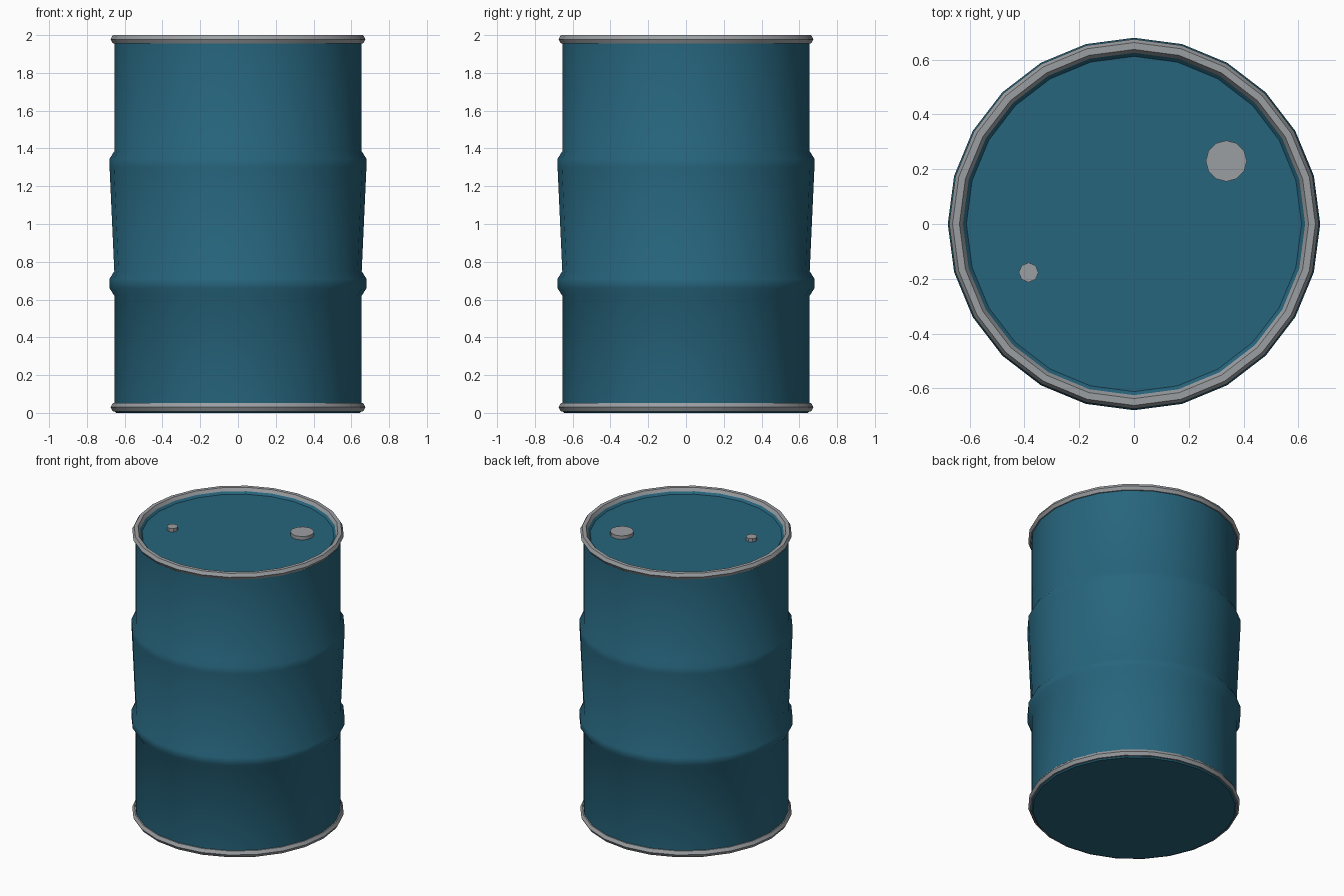
import bpy
import math

SIDES = 24

cube = bpy.data.objects.get("Cube")
if cube:
    bpy.data.objects.remove(cube, do_unlink=True)


def make_material(name, rgb):
    mat = bpy.data.materials.new(name)
    mat.use_nodes = True
    color = (*rgb, 1.0)
    mat.diffuse_color = color
    bsdf = next(n for n in mat.node_tree.nodes if n.type == 'BSDF_PRINCIPLED')
    bsdf.inputs["Base Color"].default_value = color
    return mat


def lathe(name, profile, mat, sides=SIDES, center=(0, 0, 0), closed=False):
    """Revolve (radius, height) points around z; open profiles get end caps."""
    verts = []
    for radius, z in profile:
        for i in range(sides):
            a = 2 * math.pi * i / sides
            verts.append((radius * math.cos(a), radius * math.sin(a), z))
    faces = []
    count = len(profile)
    for r in range(count if closed else count - 1):
        low, high = r * sides, ((r + 1) % count) * sides
        for i in range(sides):
            j = (i + 1) % sides
            faces.append((low + i, low + j, high + j, high + i))
    if not closed:
        faces.append(tuple(reversed(range(sides))))
        faces.append(tuple(range((count - 1) * sides, count * sides)))
    mesh = bpy.data.meshes.new(name)
    mesh.from_pydata(verts, [], faces)
    mesh.materials.append(mat)
    obj = bpy.data.objects.new(name, mesh)
    obj.location = center
    bpy.context.collection.objects.link(obj)
    bpy.ops.object.select_all(action='DESELECT')
    obj.select_set(True)
    bpy.context.view_layer.objects.active = obj
    bpy.ops.object.shade_smooth_by_angle(angle=math.radians(44))
    return obj


teal = make_material("teal paint", (0.020, 0.130, 0.205))
steel = make_material("grey steel", (0.33, 0.345, 0.36))

# Barrel wall with two rolling hoops and a recessed lid
wall, hoop = 0.655, 0.68
lathe("barrel_body", [
    (0.645, 0.0), (wall, 0.01),
    (wall, 0.62), (hoop, 0.66), (hoop, 0.71), (wall, 0.75),
    (hoop, 1.30), (hoop, 1.345), (wall, 1.385),
    (wall, 1.978), (0.625, 1.978), (0.612, 1.963),
], teal)

# Hexagonal-section rims at both ends
rim_radius, rim_thickness = 0.65, 0.025
section = [(rim_radius + rim_thickness * math.cos(math.radians(a)),
            rim_thickness * math.sin(math.radians(a)))
           for a in range(0, 360, 60)]
for name, z in (("bottom_rim", 0.03), ("top_rim", 1.978)):
    lathe(name, section, steel, center=(0, 0, z), closed=True)

# Bungs on the lid
for name, radius, sides, x, y in (("large_bung", 0.075, 12, 0.337, 0.23),
                                  ("small_bung", 0.036, 8, -0.385, -0.177)):
    lathe(name, [(radius, 0.0), (radius, 0.03)], steel, sides, (x, y, 1.957))
